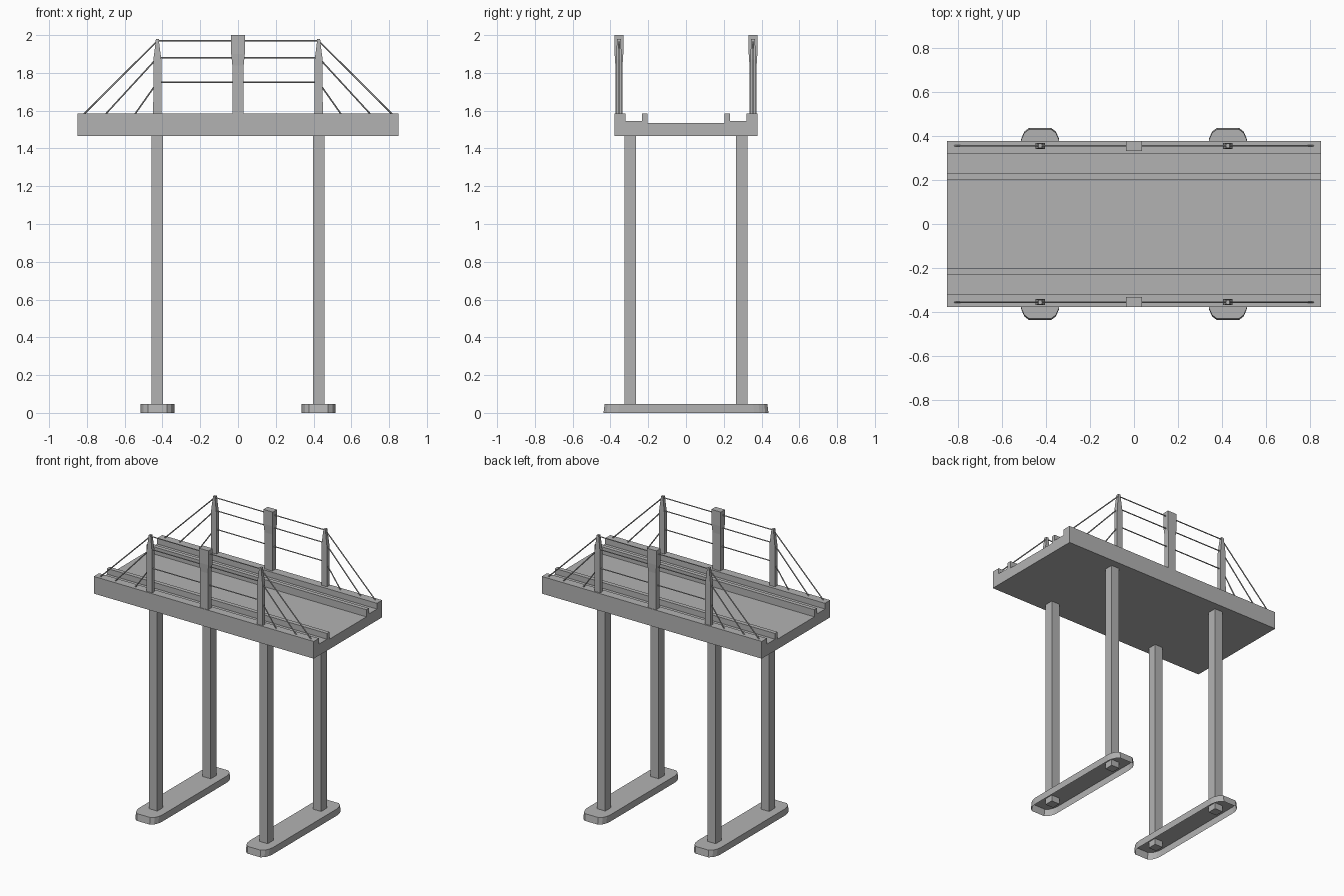
import bpy, bmesh, math
from mathutils import Vector

cube = bpy.data.objects.get("Cube")
if cube:
    bpy.data.objects.remove(cube, do_unlink=True)

grey = bpy.data.materials.new("concrete grey")
grey.use_nodes = True
grey.diffuse_color = (0.45, 0.45, 0.45, 1)
grey.node_tree.nodes["Principled BSDF"].inputs["Base Color"].default_value = (0.45, 0.45, 0.45, 1)


def finish(name, bm):
    bmesh.ops.recalc_face_normals(bm, faces=bm.faces)
    mesh = bpy.data.meshes.new(name)
    bm.to_mesh(mesh)
    bm.free()
    mesh.materials.append(grey)
    obj = bpy.data.objects.new(name, mesh)
    bpy.context.collection.objects.link(obj)
    return obj


def loft(name, rings, bottom=True):
    """Skin a stack of matching point rings and cap the ends."""
    bm = bmesh.new()
    rows = [[bm.verts.new(p) for p in ring] for ring in rings]
    n = len(rows[0])
    for low, high in zip(rows, rows[1:]):
        for i in range(n):
            j = (i + 1) % n
            bm.faces.new((low[i], low[j], high[j], high[i]))
    bm.faces.new(rows[-1])
    if bottom:
        bm.faces.new(rows[0][::-1])
    return finish(name, bm)


def post(name, x, y, sections, bottom=True):
    """Rectangular post from (z, half width, half depth) sections."""
    corners = ((-1, -1), (1, -1), (1, 1), (-1, 1))
    return loft(name, [[(x + a * w, y + b * d, z) for a, b in corners]
                       for z, w, d in sections], bottom)


def cable(name, start, end, radius=0.004):
    a, b = Vector(start), Vector(end)
    bm = bmesh.new()
    bmesh.ops.create_cone(bm, cap_ends=True, segments=6, radius1=radius,
                          radius2=radius, depth=(b - a).length)
    obj = finish(name, bm)
    obj.location = (a + b) / 2
    obj.rotation_euler = (b - a).to_track_quat("Z", "Y").to_euler()


# Deck: road channel with kerbs, walkways and edge beams
half = [(0.378, 1.465), (0.378, 1.585), (0.32, 1.585), (0.32, 1.545),
        (0.232, 1.545), (0.232, 1.585), (0.203, 1.585), (0.203, 1.535)]
profile = half + [(-y, z) for y, z in reversed(half)]
loft("deck", [[(x, y, z) for y, z in profile] for x in (-0.85, 0.85)])

# Footings: long pads with rounded ends, open underneath
quarter = [(0.09, 0.36), (0.085, 0.39), (0.072, 0.42), (0.05, 0.437)]
outline = quarter + [(-x, y) for x, y in reversed(quarter)]
outline += [(-x, -y) for x, y in outline]
for side, sx in (("right", -1), ("left", 1)):
    loft(side + "_footing", [[(sx * 0.427 + x, y * s, z) for x, y in outline]
                             for z, s in ((0, 1), (0.047, 0.985))], bottom=False)

for face, sy in (("front", -1), ("back", 1)):
    y = sy * 0.355
    # Centre pylon with a wider head
    post(face + "_centre_pylon", 0, y,
         [(1.54, 0.03, 0.019), (1.84, 0.03, 0.019), (1.9, 0.036, 0.023), (2, 0.036, 0.023)])

    levels = ((1.97, 0.815), (1.88, 0.70), (1.75, 0.545))
    for level, (z, reach) in enumerate(levels, 1):
        cable(f"{face}_rail_cable_{level}", (-0.425, y, z), (0.425, y, z))

    for side, sx in (("right", -1), ("left", 1)):
        tag = f"{face}_{side}"
        x = sx * 0.427
        # Leg under the deck
        post(tag + "_leg", x, sy * 0.295, [(0.005, 0.031, 0.031), (1.47, 0.031, 0.031)])
        # Tapered cable mast
        post(tag + "_mast", x, y,
             [(1.54, 0.022, 0.014), (1.87, 0.021, 0.014), (1.965, 0.009, 0.011), (1.98, 0.008, 0.01)])
        # Stay cables down to the edge beam
        for level, (z, reach) in enumerate(levels, 1):
            cable(f"{tag}_stay_{level}", (x, y, z), (sx * reach, y, 1.583))
